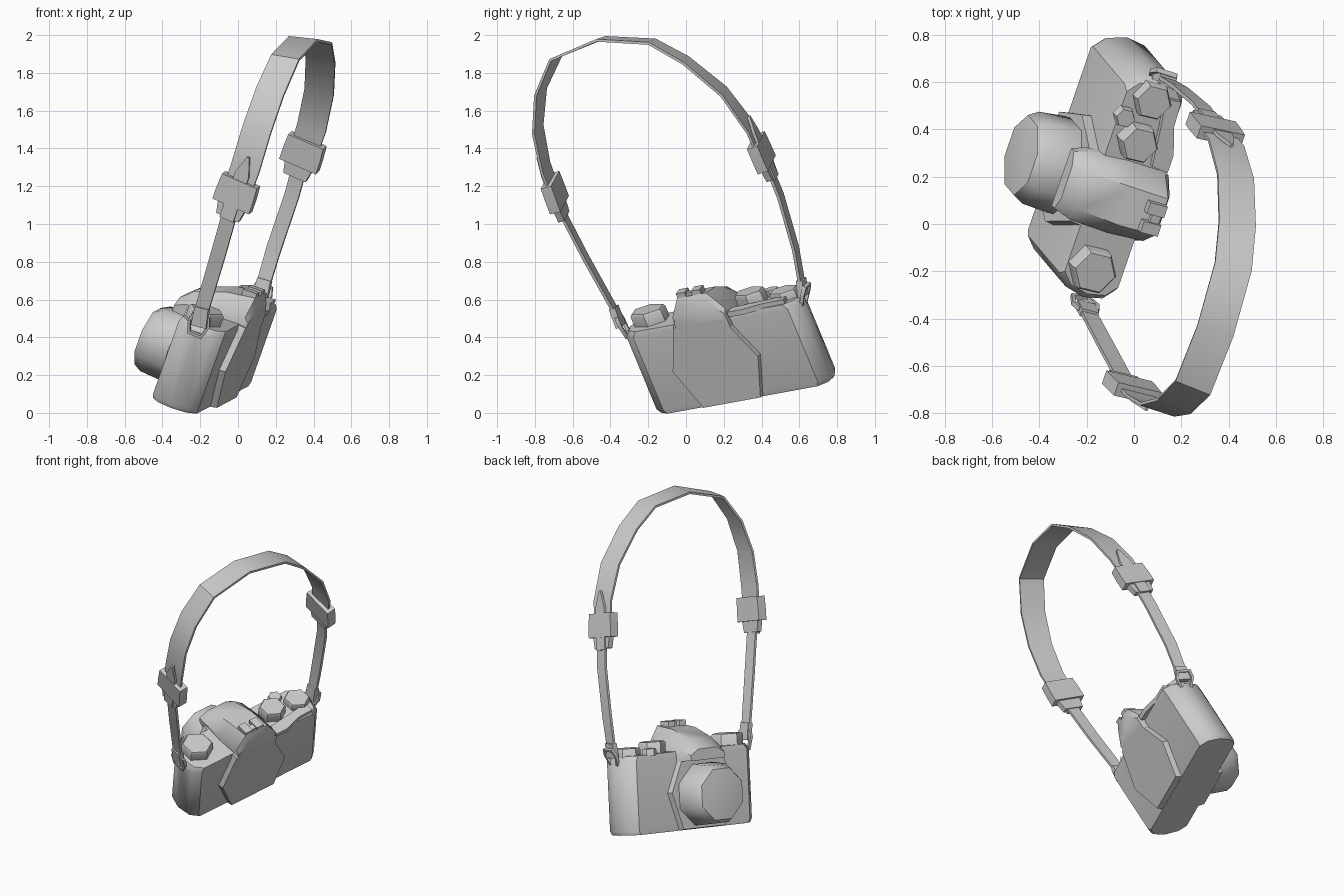
import bpy, bmesh, math
from mathutils import Vector as V

if "Cube" in bpy.data.objects:
    bpy.data.objects.remove(bpy.data.objects["Cube"])

# Tilted camera frame: w = along the body, d = towards the back, u = up
O = V((-0.045, 0.15, 0.54))
W, B, U = V((.32, .93, .17)), V((.91, -.24, -.32)), V((.31, -.365, .88))
SIDE = V((.94, -.3, -.1))


def P(w, d, u):
    return O + W * w + B * d + U * u


def finish(name, bm, angle=40):
    bmesh.ops.recalc_face_normals(bm, faces=bm.faces)
    me = bpy.data.meshes.new(name)
    bm.to_mesh(me)
    bm.free()
    me.shade_smooth()
    me.set_sharp_from_angle(angle=math.radians(angle))
    ob = bpy.data.objects.new(name, me)
    bpy.context.collection.objects.link(ob)
    return ob


def loft(name, rings, angle=40):
    """Skin a closed solid through rings of points."""
    bm = bmesh.new()
    vs = [[bm.verts.new(p) for p in r] for r in rings]
    n = len(vs[0])
    for a, b in zip(vs, vs[1:]):
        for i in range(n):
            j = (i + 1) % n
            bm.faces.new((a[i], a[j], b[j], b[i]))
    bm.faces.new(vs[0])
    bm.faces.new(vs[-1])
    return finish(name, bm, angle)


def dial(name, w, d, r, u0, u1, n=6):
    def ring(rad, u):
        return [P(w + rad * math.cos(i * math.tau / n + .5), d + rad * math.sin(i * math.tau / n + .5), u)
                for i in range(n)]
    loft(name, [ring(r, u0), ring(r, u1 - .012), ring(r * .9, u1)])


def box(name, w, d, u):
    loft(name, [[P(a, b, h) for a, b in ((w[0], d[0]), (w[1], d[0]), (w[1], d[1]), (w[0], d[1]))] for h in u])


def ribbon(name, pts, widths, thick, lift=0):
    """Flat band along a path, one width per point."""
    pts = [V(p) for p in pts]
    bm = bmesh.new()
    rows = []
    for i, p in enumerate(pts):
        t = (pts[min(i + 1, len(pts) - 1)] - pts[max(i - 1, 0)]).normalized()
        s = (SIDE - t * SIDE.dot(t)).normalized()
        nrm = t.cross(s)
        if nrm.dot(p - V((.2, 0, 1.2))) < 0:
            nrm.negate()
        c = p + nrm * lift
        rows.append([[bm.verts.new(c + s * widths[i] * a / 2 + nrm * thick * b / 2)
                      for a, b in ((-1, -1), (1, -1), (1, 1), (-1, 1))]][0])
    for a, b in zip(rows, rows[1:]):
        for i in range(4):
            j = (i + 1) % 4
            bm.faces.new((a[i], a[j], b[j], b[i]))
    bm.faces.new(rows[0])
    bm.faces.new(rows[-1])
    finish(name, bm, 35)


# Body with rounded ends
half = [(.43, -.135), (.48, -.09), (.505, 0), (.49, .085), (.44, .13)]
outline = half + [(-w, d) for w, d in reversed(half)]
loft("body", [[P(w * k, d * k, u) for w, d in outline]
              for u, k in ((-.49, .97), (-.465, 1), (-.03, 1), (0, .95))])

# Raised centre panel wrapping front and back
panel = [(-.2, 0), (-.3, -.25), (-.215, -.49), (.12, -.49), (.2, -.25), (.09, 0)]
loft("centre_panel", [[P(-.045 + (w + .045) * k, d, -.25 + (u + .25) * k) for w, u in panel]
                      for d, k in ((-.175, .97), (-.13, 1), (.12, 1), (.165, .97))])

# Octagonal lens
loft("lens", [[P(-.05 + r * math.cos(i * math.tau / 8 + .39), d, -.275 + r * math.sin(i * math.tau / 8 + .39))
               for i in range(8)]
              for d, r in ((-.1, .2), (-.2, .205), (-.32, .195), (-.365, .17), (-.375, .08))], 50)

# Viewfinder hump
sect = [(-1, 0), (-1, .5), (-.55, 1), (.55, 1), (1, .5), (1, 0)]
loft("viewfinder", [[P(-.035 + a * h, d, -.06 + b * (top + .06)) for a, b in sect]
                    for d, top, h in ((-.255, .01, .13), (-.19, .07, .15), (-.02, .13, .158),
                                      (.14, .15, .15), (.165, .10, .145))])

# Accessory shoe rails on the hump
for i, w in enumerate((-.09, -.005)):
    box("shoe_rail_%d" % i, (w - .025, w + .025), (.06, .14), (.13, .175))
box("shoe_plate", (-.115, .02), (.09, .13), (.13, .165))

# Dials, shutter button and winding lever
dial("rewind_dial", -.362, -.027, .1, -.01, .07)
dial("shutter_dial", .218, -.022, .085, -.01, .07)
dial("film_dial", .405, -.015, .083, -.01, .045)
dial("shutter_button", .305, -.108, .045, -.01, .035)
arm = [(.13, .08), (.12, .155), (.2, .155), (.32, .115), (.43, .11), (.43, .04), (.3, .06)]
loft("winding_lever", [[P(w, d, u) for w, d in arm] for u in (-.005, .025)])

# Strap loops at the ends of the body
for name, c, up in (("left_ring", V((-.21, -.335, .465)), V((.02, -.03, .055))),
                    ("right_ring", V((.12, .63, .625)), V((.02, .01, .055)))):
    s = V((.95, -.25, -.1))
    s = (s - up * s.dot(up) / up.length_squared).normalized() * .062
    nr = s.cross(up).normalized() * .01
    bm = bmesh.new()
    rows = []
    for a, b in ((-.65, -1), (.65, -1), (1, .2), (.75, 1), (-.75, 1), (-1, .2)):
        q = s * a + up * b
        rows.append([bm.verts.new(c + q * k + nr * t) for k, t in ((.75, -1), (1, -1), (1, 1), (.75, 1))])
    for i in range(6):
        a, b = rows[i], rows[(i + 1) % 6]
        for k in range(4):
            m = (k + 1) % 4
            bm.faces.new((a[k], a[m], b[m], b[k]))
    finish(name, bm)

# Wide shoulder strap
main = [(-.03, -.67, 1.1), (.04, -.745, 1.3), (.1, -.785, 1.5), (.17, -.77, 1.7), (.25, -.69, 1.88),
        (.345, -.45, 1.98), (.42, -.18, 1.965), (.437, 0, 1.865), (.43, .2, 1.7), (.39, .34, 1.51),
        (.33, .42, 1.33)]
ribbon("shoulder_strap", main, [.15] + [.16] * 9 + [.15], .014)

# Narrow straps, end loops, buckles, sleeves and pointed tongues, both ends
ends = {
    "left": [(-.205, -.345, .46), (-.19, -.38, .55), (-.11, -.53, .82), (-.045, -.65, 1.05),
             (-.015, -.69, 1.15), (.01, -.725, 1.25), (.035, -.745, 1.37)],
    "right": [(.12, .62, .62), (.14, .61, .7), (.19, .58, .87), (.285, .50, 1.15),
              (.315, .455, 1.26), (.34, .41, 1.36), (.365, .36, 1.47)],
}
for side, p in ends.items():
    p = [V(q) for q in p]
    ribbon(side + "_narrow_strap", p[:5], [.07, .075, .08, .08, .08], .016)
    ribbon(side + "_end_loop", [p[0], p[0].lerp(p[1], 1.1)], [.085, .075], .035)
    lo, hi = (main[0], main[1]) if side == "left" else (main[-1], main[-2])
    lo, hi = V(lo), V(hi)
    t = (hi - lo).normalized()
    if side == "left":
        lo = lo - t * .03
    else:
        lo = lo - t * .05
    ribbon(side + "_buckle", [lo - t * .04, lo + t * .05], [.13, .165], .035)
    ribbon(side + "_sleeve", [lo + t * .03, lo + t * .10, lo + t * .18], [.215, .215, .205], .06)
    ribbon(side + "_tongue", [lo - t * .05, lo + t * .22, lo + t * .32], [.08, .08, .012], .016, .018)
